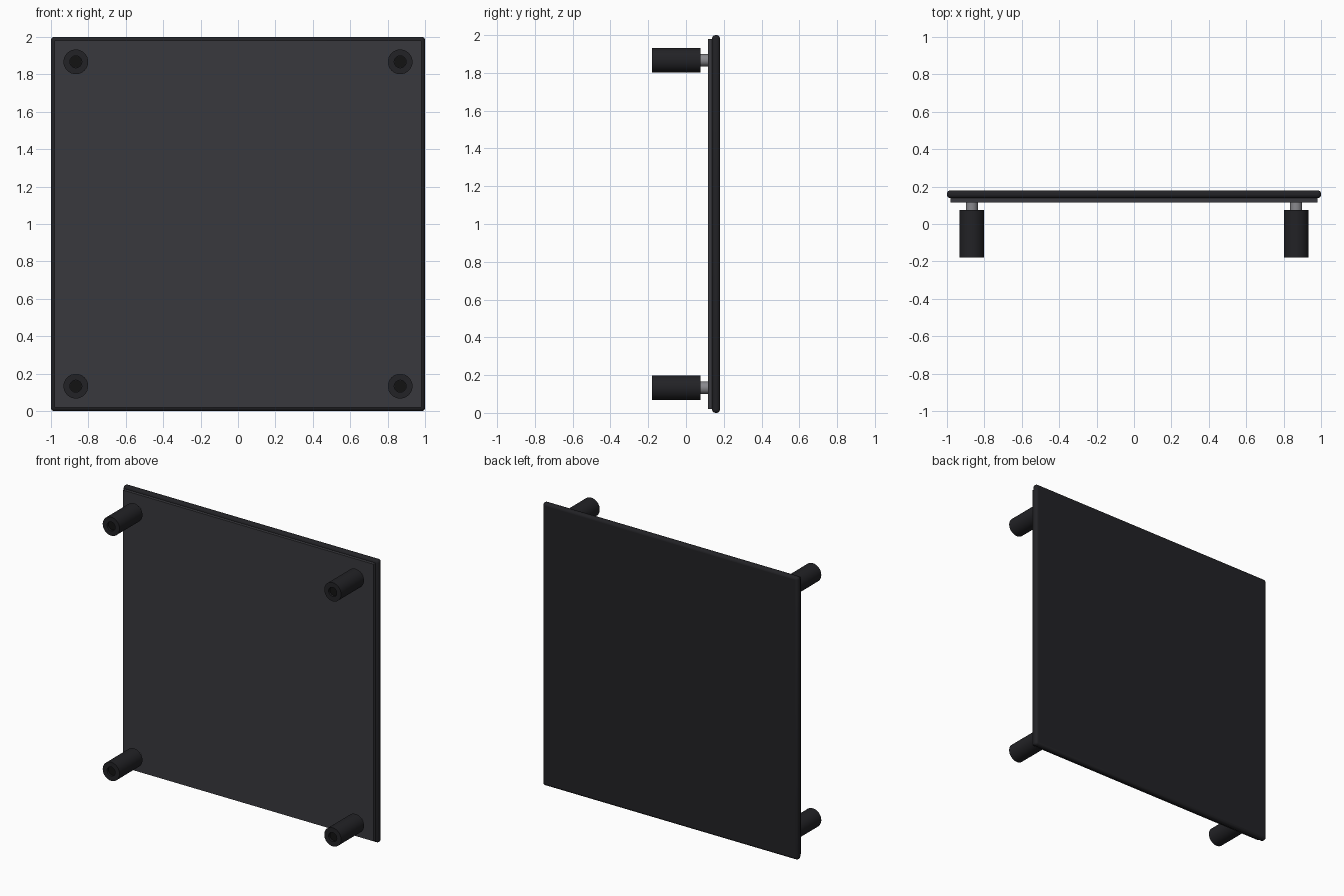
import bpy, bmesh, math
from mathutils import Matrix

if "Cube" in bpy.data.objects:
    bpy.data.objects.remove(bpy.data.objects["Cube"])


def material(name, rgb):
    m = bpy.data.materials.new(name)
    m.diffuse_color = (*rgb, 1)
    m.use_nodes = True
    m.node_tree.nodes["Principled BSDF"].inputs["Base Color"].default_value = m.diffuse_color
    return m


BLACK = material("black_shell", (0.016, 0.016, 0.019))
FACE = material("dark_grey_face", (0.04, 0.04, 0.047))
STEEL = material("steel", (0.25, 0.25, 0.27))
HOLE = material("hole_black", (0.006, 0.006, 0.006))


def slab(name, half, z0, z1, y0, y1, mat, bevel):
    bpy.ops.mesh.primitive_cube_add(size=1, location=(0, (y0 + y1) / 2, (z0 + z1) / 2))
    ob = bpy.context.object
    ob.name = name
    ob.scale = (half * 2, y1 - y0, z1 - z0)
    bpy.ops.object.transform_apply(location=False, rotation=False, scale=True)
    ob.data.materials.append(mat)
    if bevel:
        b = ob.modifiers.new("rounded_edges", 'BEVEL')
        b.width = bevel
        b.segments = 4
        bpy.ops.object.shade_smooth_by_angle(angle=math.radians(35))
    return ob


def lathe_y(name, profile, loc, mat, sides=32):
    """Spin (radius, y) points about the y axis."""
    bm = bmesh.new()
    vs = [bm.verts.new((r, y, 0)) for r, y in profile]
    es = [bm.edges.new(p) for p in zip(vs, vs[1:])]
    bmesh.ops.spin(bm, geom=vs + es, cent=(0, 0, 0), axis=(0, 1, 0),
                   angle=math.tau, steps=sides, use_duplicate=False)
    bmesh.ops.remove_doubles(bm, verts=bm.verts, dist=1e-5)
    bmesh.ops.recalc_face_normals(bm, faces=bm.faces)
    me = bpy.data.meshes.new(name)
    bm.to_mesh(me)
    bm.free()
    ob = bpy.data.objects.new(name, me)
    bpy.context.collection.objects.link(ob)
    ob.location = loc
    me.materials.append(mat)
    bpy.ops.object.select_all(action='DESELECT')
    ob.select_set(True)
    bpy.context.view_layer.objects.active = ob
    bpy.ops.object.shade_smooth_by_angle(angle=math.radians(35))
    return ob


# Rounded back shell and the inset front plate
slab("back_shell", 1.0, 0.0, 2.0, 0.138, 0.18, BLACK, 0.018)
slab("front_plate", 0.98, 0.02, 1.98, 0.116, 0.15, FACE, 0)

# Four corner standoffs: steel stem, black sleeve, dark screw hole
R, r = 0.066, 0.032
for side, x in (("left", -0.867), ("right", 0.867)):
    for level, z in (("lower", 0.133), ("upper", 1.867)):
        tag = f"{level}_{side}"
        loc = (x, 0, z)
        lathe_y(f"stem_{tag}", [(0, 0.06), (r, 0.06), (r, 0.125), (0, 0.125)], loc, STEEL)
        lathe_y(f"sleeve_{tag}", [(0, 0.076), (R, 0.076), (R, -0.18), (r, -0.18),
                                  (r, -0.165), (0, -0.165)], loc, BLACK)
        lathe_y(f"screw_hole_{tag}", [(0, -0.166), (r - 0.0005, -0.166),
                                      (r - 0.0005, -0.16), (0, -0.16)], loc, HOLE)
